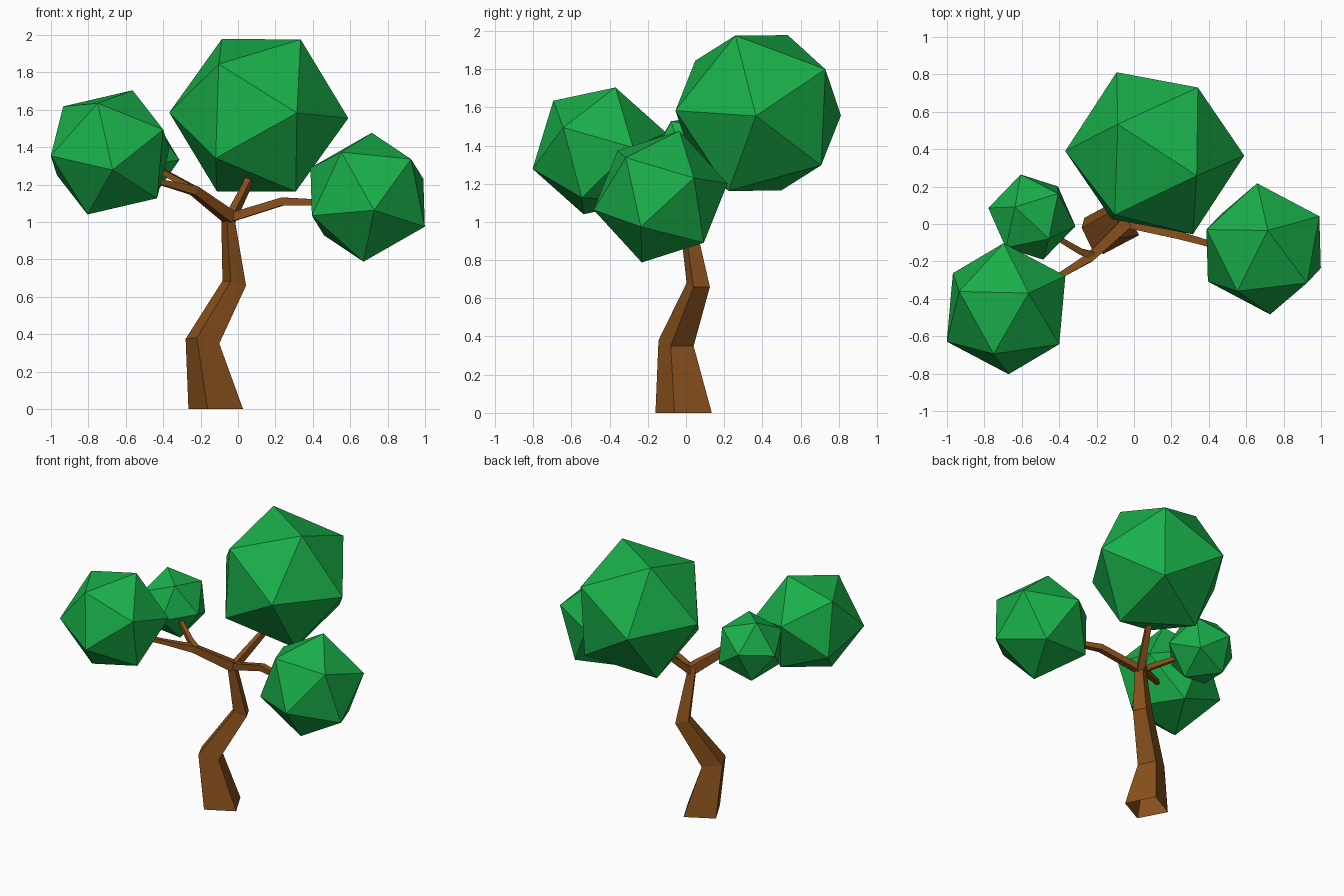
import bpy, bmesh, math
from mathutils import Vector, Matrix

if "Cube" in bpy.data.objects:
    bpy.data.objects.remove(bpy.data.objects["Cube"])


def material(name, rgb):
    m = bpy.data.materials.new(name)
    m.diffuse_color = (*rgb, 1)
    m.use_nodes = True
    m.node_tree.nodes["Principled BSDF"].inputs["Base Color"].default_value = m.diffuse_color
    return m


BARK = material("bark brown", (0.255, 0.082, 0.012))
LEAF = material("leaf green", (0.010, 0.43, 0.068))


def finish(bm, name, mat):
    me = bpy.data.meshes.new(name)
    bmesh.ops.recalc_face_normals(bm, faces=bm.faces)
    bm.to_mesh(me)
    bm.free()
    me.materials.append(mat)
    ob = bpy.data.objects.new(name, me)
    bpy.context.collection.objects.link(ob)
    return ob


def frame(a, b):
    """Rotation whose axes follow a, and the part of b square to it."""
    x = a.normalized()
    z = x.cross(b).normalized()
    return Matrix((x, z.cross(x), z)).transposed()


def foliage(name, centre, radius, corner, neighbour):
    """Icosahedron turned so two adjacent corners point the given ways."""
    bm = bmesh.new()
    bmesh.ops.create_icosphere(bm, subdivisions=1, radius=radius)
    bm.edges.ensure_lookup_table()
    p, q = (v.co.copy() for v in bm.edges[0].verts)
    rot = frame(Vector(corner), Vector(neighbour)) @ frame(p, q).transposed()
    for v in bm.verts:
        v.co = rot @ v.co + Vector(centre)
    finish(bm, name, LEAF)


def loft(name, rings, cap=True):
    """Four-sided skin through successive rings; the start may stay open."""
    bm = bmesh.new()
    loops = [[bm.verts.new(p) for p in r] for r in rings]
    for a, b in zip(loops, loops[1:]):
        for i in range(4):
            j = (i + 1) % 4
            bm.faces.new((a[i], a[j], b[j], b[i]))
    bm.faces.new(loops[-1])
    if cap:
        bm.faces.new(loops[0])
    finish(bm, name, BARK)


def branch(name, path, radii):
    pts = [Vector(p) for p in path]
    rings = []
    for i, p in enumerate(pts):
        t = (pts[min(i + 1, len(pts) - 1)] - pts[max(i - 1, 0)]).normalized()
        side = t.cross(Vector((0, 0, 1))).normalized()
        up = side.cross(t)
        rings.append([p + (side * sx + up * sy) * radii[i] * 0.7071
                      for sx, sy in ((-1, -1), (1, -1), (1, 1), (-1, 1))])
    loft(name, rings)


# Crooked trunk, open underneath
loft("trunk", [
    [(-.163, -.16, 0), (.027, -.06, 0), (-.075, .135, 0), (-.265, .033, 0)],
    [(-.22, -.144, .38), (-.10, -.08, .35), (-.155, .04, .35), (-.28, -.02, .375)],
    [(-.04, .003, .68), (.043, .04, .66), (0, .125, .66), (-.083, .09, .685)],
    [(-.06, -.035, 1.02), (-.015, -.01, 1.0), (-.04, .04, 1.03), (-.09, .015, 1.05)],
], cap=False)

# Branches
branch("left_branch", [(-.045, .0, 1.025), (-.235, -.178, 1.168),
                       (-.39, -.272, 1.207), (-.5, -.338, 1.235)],
       [.046, .034, .022, .02])
branch("left_twig", [(-.225, -.168, 1.165), (-.28, -.15, 1.2), (-.4, -.08, 1.268), (-.5, -.02, 1.325)],
       [.03, .024, .02, .018])
branch("right_branch", [(-.05, .005, 1.02), (.24, -.06, 1.11), (.4, -.105, 1.105), (.6, -.13, 1.11)],
       [.033, .030, .024, .02])
branch("upper_branch", [(-.045, .01, 1.01), (.05, .2, 1.2), (.1, .34, 1.4)],
       [.034, .026, .022])

# Foliage clumps
foliage("top_foliage", (.111, .378, 1.57), .479, (.477, -.012, -.015), (.223, -.118, .40))
foliage("left_foliage", (-.684, -.453, 1.372), .363, (.12, .083, .33), (.318, .176, .012))
foliage("right_foliage", (.693, -.133, 1.132), .359, (.022, .098, .343), (-.035, .35, .066))
foliage("small_foliage", (-.546, .037, 1.34), .238, (.23, -.048, -.008), (.059, -.227, -.035))
